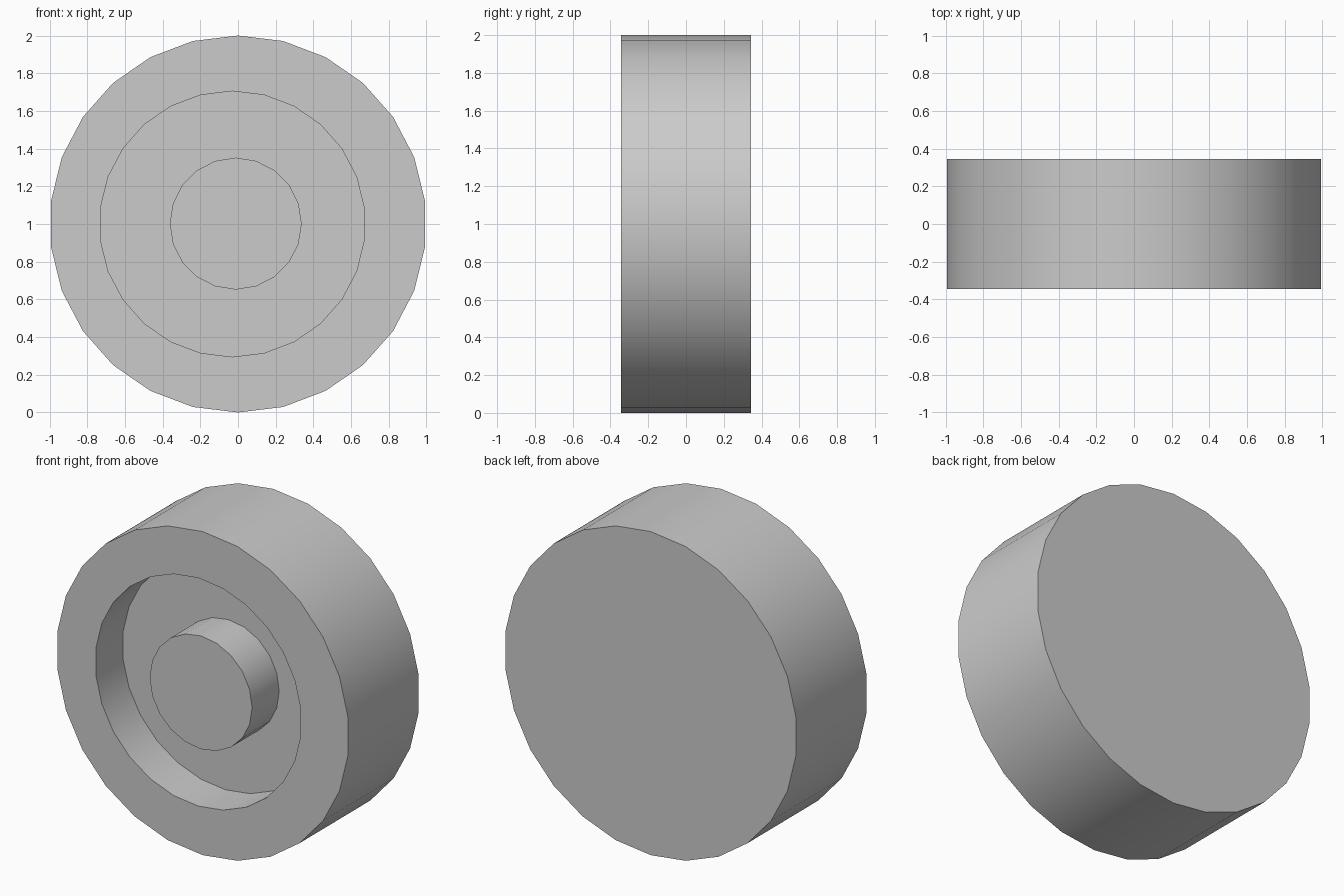
import bpy
import math
from mathutils import Matrix

default = bpy.data.objects.get("Cube")
if default:
    bpy.data.objects.remove(default, do_unlink=True)

DEPTH = 0.69          # full thickness of the wheel
RECESS = 0.265        # depth of the dished front
FRONT = -DEPTH / 2

grey = bpy.data.materials.new("light_grey")
grey.use_nodes = True
COLOUR = (0.6, 0.6, 0.6, 1)
grey.diffuse_color = COLOUR
grey.node_tree.nodes["Principled BSDF"].inputs["Base Color"].default_value = COLOUR


def disc(name, sides, radius, x, z, y_front, y_back):
    """Cylinder lying along y with one corner pointing straight up."""
    bpy.ops.mesh.primitive_cylinder_add(vertices=sides, radius=radius, depth=y_back - y_front)
    part = bpy.context.object
    part.name = name
    part.data.transform(Matrix.Translation((x, (y_front + y_back) / 2, z))
                        @ Matrix.Rotation(math.pi / 2, 4, "X"))
    part.data.materials.append(grey)
    return part


def smooth(part):
    bpy.ops.object.select_all(action="DESELECT")
    part.select_set(True)
    bpy.context.view_layer.objects.active = part
    bpy.ops.object.shade_smooth_by_angle(angle=math.radians(35))


# Wheel body with a round recess cut into its front
wheel = disc("wheel", 26, 1.0, 0, 1, FRONT, -FRONT)
cutter = disc("recess_cutter", 26, 0.705, -0.03, 1, FRONT - 0.2, FRONT + RECESS)
cut = wheel.modifiers.new("recess", "BOOLEAN")
cut.operation = "DIFFERENCE"
cut.solver = "EXACT"
cut.object = cutter
bpy.context.view_layer.objects.active = wheel
bpy.ops.object.modifier_apply(modifier=cut.name)
bpy.data.objects.remove(cutter, do_unlink=True)
smooth(wheel)

# Hub standing in the recess, flush with the front face
hub = disc("hub", 20, 0.35, -0.012, 1.002, FRONT, FRONT + RECESS + 0.02)
smooth(hub)
